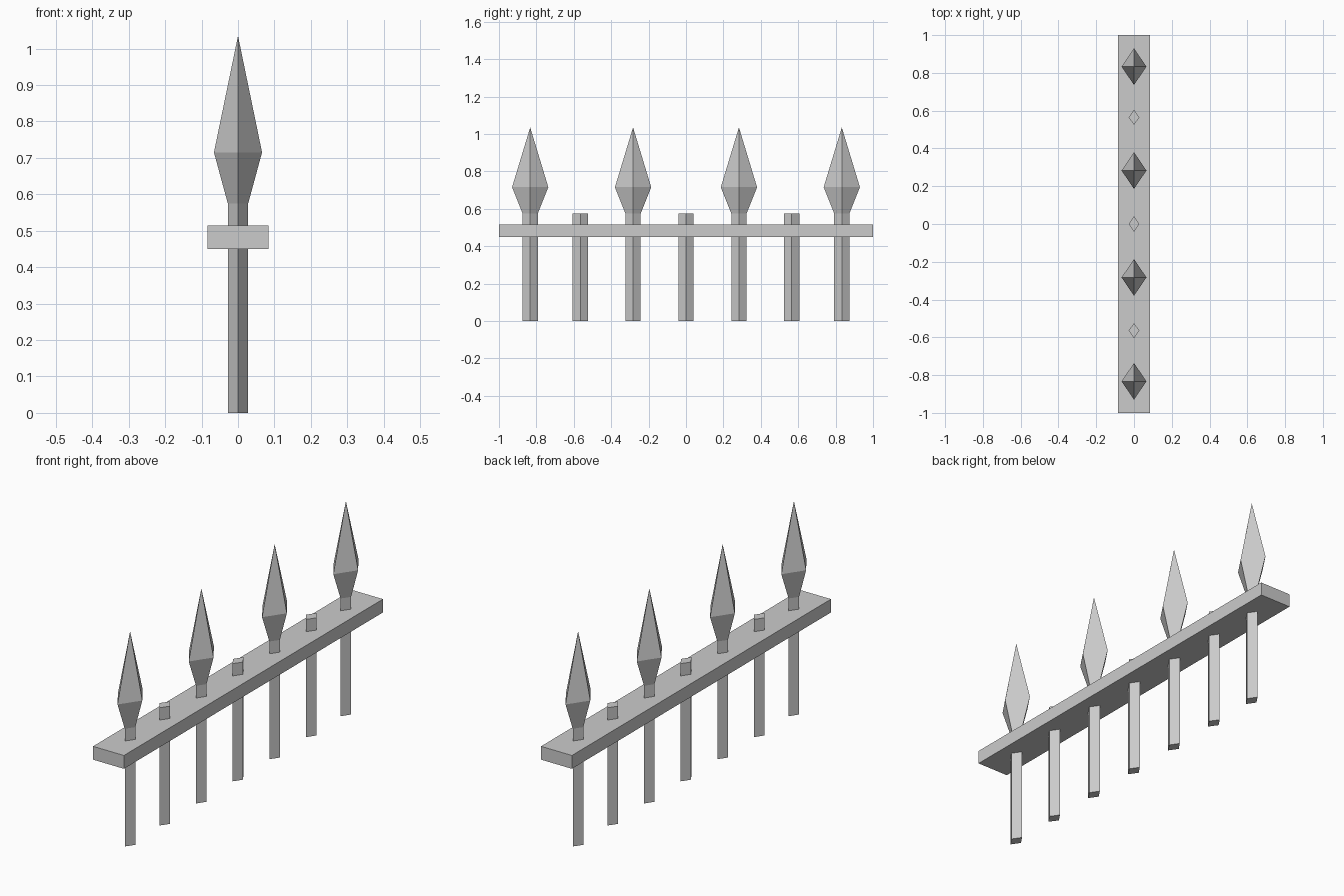
import bpy
import bmesh

cube = bpy.data.objects.get("Cube")
if cube:
    bpy.data.objects.remove(cube, do_unlink=True)

iron = bpy.data.materials.new("grey_iron")
iron.use_nodes = True
GREY = (0.6, 0.6, 0.6, 1)
iron.diffuse_color = GREY
iron.node_tree.nodes["Principled BSDF"].inputs["Base Color"].default_value = GREY

POST = (0.028, 0.041)
SPIKE = (0.066, 0.097)


def add_object(name, bm):
    bmesh.ops.recalc_face_normals(bm, faces=bm.faces)
    mesh = bpy.data.meshes.new(name)
    bm.to_mesh(mesh)
    bm.free()
    mesh.materials.append(iron)
    obj = bpy.data.objects.new(name, mesh)
    bpy.context.collection.objects.link(obj)


def diamond_bar(name, y, sections, tip=None):
    """Stack diamond sections (half x, half y, z), closed by a cap or a tip."""
    bm = bmesh.new()
    rings = [[bm.verts.new(p) for p in
              ((hx, y, z), (0, y + hy, z), (-hx, y, z), (0, y - hy, z))]
             for hx, hy, z in sections]
    for low, high in zip(rings, rings[1:]):
        for i in range(4):
            j = (i + 1) % 4
            bm.faces.new((low[i], low[j], high[j], high[i]))
    bm.faces.new(rings[0])
    if tip:
        apex = bm.verts.new((0, y, tip))
        for i in range(4):
            bm.faces.new((rings[-1][i], rings[-1][(i + 1) % 4], apex))
    else:
        bm.faces.new(rings[-1])
    add_object(name, bm)


# Posts: tall ones carry a spear head, short ones end flat
shaft = [(*POST, 0), (*POST, 0.575)]
for n, y in enumerate((-0.833, -0.283, 0.283, 0.833), 1):
    diamond_bar(f"spear_post_{n}", y, shaft + [(*SPIKE, 0.715)], tip=1.035)
for n, y in enumerate((-0.565, 0, 0.565), 1):
    diamond_bar(f"short_post_{n}", y, shaft)

# Cross rail
bm = bmesh.new()
bmesh.ops.create_cube(bm, size=1)
bmesh.ops.scale(bm, vec=(0.167, 2, 0.065), verts=bm.verts)
bmesh.ops.translate(bm, vec=(0, 0, 0.4825), verts=bm.verts)
add_object("cross_rail", bm)
